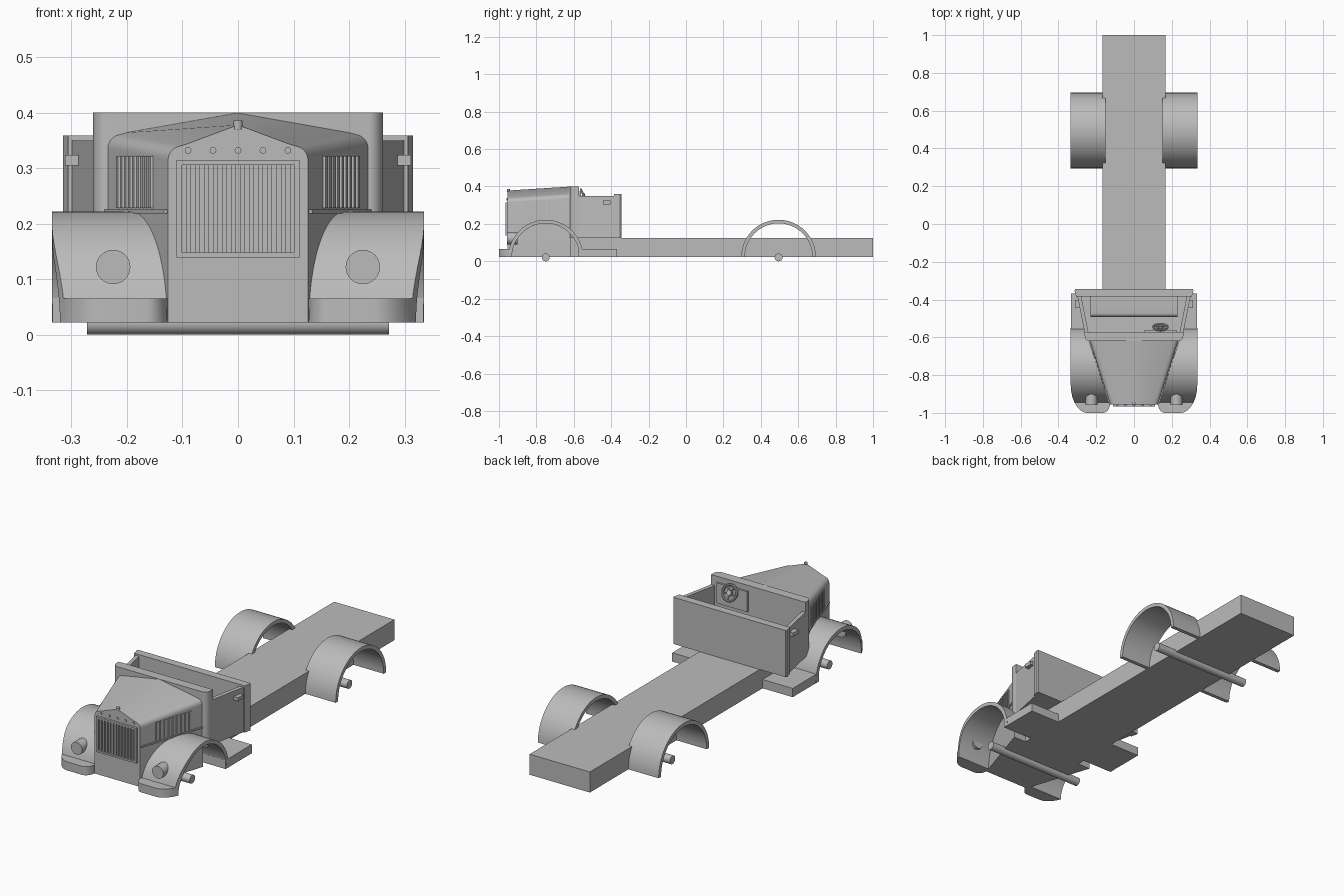
import bpy, bmesh, math
from mathutils import Matrix, Vector

cube = bpy.data.objects.get("Cube")
if cube:
    bpy.data.objects.remove(cube)

grey = bpy.data.materials.new("plain grey")
grey.use_nodes = True
grey.diffuse_color = (0.5, 0.5, 0.5, 1)
grey.node_tree.nodes["Principled BSDF"].inputs["Base Color"].default_value = (0.5, 0.5, 0.5, 1)


def finish(name, bm):
    bmesh.ops.recalc_face_normals(bm, faces=bm.faces)
    me = bpy.data.meshes.new(name)
    bm.to_mesh(me)
    bm.free()
    me.materials.append(grey)
    ob = bpy.data.objects.new(name, me)
    bpy.context.collection.objects.link(ob)
    bpy.ops.object.select_all(action='DESELECT')
    bpy.context.view_layer.objects.active = ob
    ob.select_set(True)
    bpy.ops.object.shade_smooth_by_angle(angle=math.radians(30))
    return ob


def loft(name, rings, closed=False):
    """Join equal rings of points; cap the ends or close the loop."""
    bm = bmesh.new()
    rows = [[bm.verts.new(p) for p in r] for r in rings]
    pairs = list(zip(rows, rows[1:]))
    if closed:
        pairs.append((rows[-1], rows[0]))
    else:
        bm.faces.new(rows[0])
        bm.faces.new(rows[-1])
    n = len(rows[0])
    for a, b in pairs:
        for i in range(n):
            j = (i + 1) % n
            bm.faces.new((a[i], a[j], b[j], b[i]))
    return finish(name, bm)


def plan_prism(name, plan, z0, z1):
    return loft(name, [[(x, y, z) for x, y in plan] for z in (z0, z1)])


def box(name, x0, x1, y0, y1, z0, z1):
    return plan_prism(name, [(x0, y0), (x1, y0), (x1, y1), (x0, y1)], z0, z1)


def cylinder(name, a, b, r, sides=32):
    a, b = Vector(a), Vector(b)
    turn = (b - a).to_track_quat('Z', 'Y').to_matrix().to_4x4()
    bm = bmesh.new()
    bmesh.ops.create_cone(bm, cap_ends=True, segments=sides, radius1=r, radius2=r,
                          depth=(b - a).length,
                          matrix=Matrix.Translation((a + b) / 2) @ turn)
    return finish(name, bm)


def arc(cy, r, a0, a1, n=32):
    return [(cy + r * math.cos(a0 + (a1 - a0) * i / n),
             0.022 + r * math.sin(a0 + (a1 - a0) * i / n)) for i in range(n + 1)]


def fender(name, s, outer, inner, x_in, x_out):
    """Curved shell whose inner and outer edges follow a plan outline."""
    loft(name, [[(s * x_in(p[0]), *p), (s * x_out(p[0]), *p),
                 (s * x_out(q[0]), *q), (s * x_in(q[0]), *q)]
                for p, q in zip(outer, inner)])


# Chassis and axles
FRONT, REAR = -0.75, 0.495
box("chassis", -0.167, 0.167, -0.62, 1.0, 0.022, 0.125)
for name, y in (("front_axle", FRONT), ("rear_axle", REAR)):
    cylinder(name, (-0.272, y, 0.021), (0.272, y, 0.021), 0.021)

# Fenders: front ones end in a rounded lip
def lip_out(y):
    t = min(1, max(0, (-0.85 - y) / 0.15))
    return 0.245 + 0.09 * math.sqrt(1 - t * t)


def lip_in(y):
    t = min(1, max(0, (-0.95 - y) / 0.05))
    return 0.165 - 0.038 * math.sqrt(1 - t * t)


lip_angle = math.pi - math.asin(0.043 / 0.2)
lip_y = FRONT + 0.2 * math.cos(lip_angle)
steps = [math.sin(math.pi / 2 * i / 12) for i in range(1, 13)]
front_outer = arc(FRONT, 0.2, 0, lip_angle) + [(lip_y + (-1 - lip_y) * t, 0.065) for t in steps]
front_inner = arc(FRONT, 0.181, 0, math.pi) + [(-0.931 - 0.069 * t, 0.022) for t in steps]
for side, s in (("left", 1), ("right", -1)):
    fender(side + "_front_fender", s, front_outer, front_inner, lip_in, lip_out)
    fender(side + "_rear_fender", s, arc(REAR, 0.2, 0, math.pi), arc(REAR, 0.181, 0, math.pi),
           lambda y: 0.15, lambda y: 0.335)
    box(side + "_running_board", s * 0.16, s * 0.334, -0.575, -0.368, 0.022, 0.066)
    cylinder(side + "_headlight", (s * 0.225, -0.957, 0.122), (s * 0.225, -0.9, 0.122), 0.031)

# Hood: rounded shoulders rising to a centre ridge, widening to the rear
def hood_ring(y, w, shoulder, peak):
    half = [(w, 0.022), (w, shoulder - 0.025)]
    for i in range(1, 7):
        a = math.pi / 2 * i / 7
        half.append((w - 0.025 * (1 - math.cos(a)), shoulder - 0.025 * (1 - math.sin(a))))
    half.append((w - 0.032, shoulder + 0.003))
    return ([(x, y, z) for x, z in half] + [(0, y, peak)]
            + [(-x, y, z) for x, z in reversed(half)])


loft("hood", [hood_ring(-0.955, 0.126, 0.34, 0.378), hood_ring(-0.615, 0.236, 0.361, 0.4)])
cylinder("radiator_cap", (0, -0.95, 0.37), (0, -0.95, 0.386), 0.008, 16)


def hood_x(y):
    return 0.126 + (y + 0.955) * 0.11 / 0.34


# Hood side louvres and ledge strips
for side, s in (("left", 1), ("right", -1)):
    def strip(name, y0, y1, z0, z1, out):
        plan = [(s * (hood_x(y) + d), y) for y, d in
                ((y0, -0.004), (y1, -0.004), (y1, out), (y0, out))]
        plan_prism(name, plan, z0, z1)
    strip(side + "_hood_ledge", -0.95, -0.615, 0.218, 0.226, 0.006)
    for i in range(9):
        y = -0.872 + i * 0.0225
        strip(f"{side}_louvre_{i + 1}", y, y + 0.012, 0.228, 0.322, 0.005)

# Grille: frame, upright slats and rivets
for s in (-1, 1):
    box("grille_frame_upright", s * 0.101, s * 0.111, -0.966, -0.95, 0.139, 0.315)
for z in (0.139, 0.306):
    box("grille_frame_rail", -0.101, 0.101, -0.966, -0.95, z, z + 0.009)
for i in range(12):
    x = -0.094 + i * 0.0163
    box(f"grille_slat_{i + 1}", x, x + 0.009, -0.963, -0.95, 0.148, 0.306)
for i in range(-2, 3):
    cylinder("grille_rivet", (i * 0.045, -0.96, 0.332), (i * 0.045, -0.95, 0.332), 0.006, 16)

# Cowl with rounded front corners
corner = [(0.236 + 0.025 * math.cos(a), -0.59 - 0.03 * math.sin(a))
          for a in (math.pi / 2 * i / 8 for i in range(9))]
cowl = [(0.261, -0.572)] + corner
plan_prism("cowl", cowl + [(-x, y) for x, y in reversed(cowl)], 0.125, 0.4)

# Cab: floor, slanted sides, back wall, seat
plan_prism("cab_floor", [(-0.25, -0.58), (0.25, -0.58), (0.29, -0.37), (-0.29, -0.37)], 0.125, 0.135)
for side, s in (("left", 1), ("right", -1)):
    plan_prism(side + "_door", [(s * x, y) for x, y in
               ((0.24, -0.58), (0.26, -0.58), (0.302, -0.37), (0.282, -0.37))], 0.125, 0.35)
    box(side + "_door_handle", s * 0.284, s * 0.312, -0.445, -0.403, 0.305, 0.324)
back = [(0.306, -0.385), (0.315, -0.352), (0.311, -0.345)]
plan_prism("cab_back", back + [(-x, y) for x, y in reversed(back)], 0.125, 0.359)
seat = [(-0.385, 0.13), (-0.492, 0.13), (-0.492, 0.19)]
seat += [(-0.472 - 0.02 * math.cos(a), 0.19 + 0.02 * math.sin(a))
         for a in (math.pi / 2 * i / 6 for i in range(1, 7))] + [(-0.385, 0.21)]
loft("seat", [[(x, y, z) for y, z in seat] for x in (-0.23, 0.23)])

# Dashboard panel and tilted steering wheel
box("dashboard_panel", 0.055, 0.225, -0.575, -0.562, 0.27, 0.372)
hub = Vector((0.14, -0.546, 0.35))
tilt = Matrix.Rotation(math.radians(-65), 3, 'X')
axis = tilt @ Vector((0, 0, 1))


def wheel_point(a, r, h=0):
    return hub + tilt @ Vector((r * math.cos(a), r * math.sin(a), h))


rim = []
for i in range(32):
    rim.append([wheel_point(math.tau * i / 32, 0.038 + 0.006 * math.cos(b), 0.006 * math.sin(b))
                for b in (math.tau * k / 10 for k in range(10))])
loft("steering_rim", rim, closed=True)
for i in range(5):
    cylinder(f"steering_spoke_{i + 1}", hub, wheel_point(math.tau * (i + 0.25) / 5, 0.038), 0.004, 8)
cylinder("steering_hub", hub - axis * 0.006, hub + axis * 0.008, 0.012, 20)
cylinder("steering_column", hub - axis * 0.035, hub, 0.006, 12)
